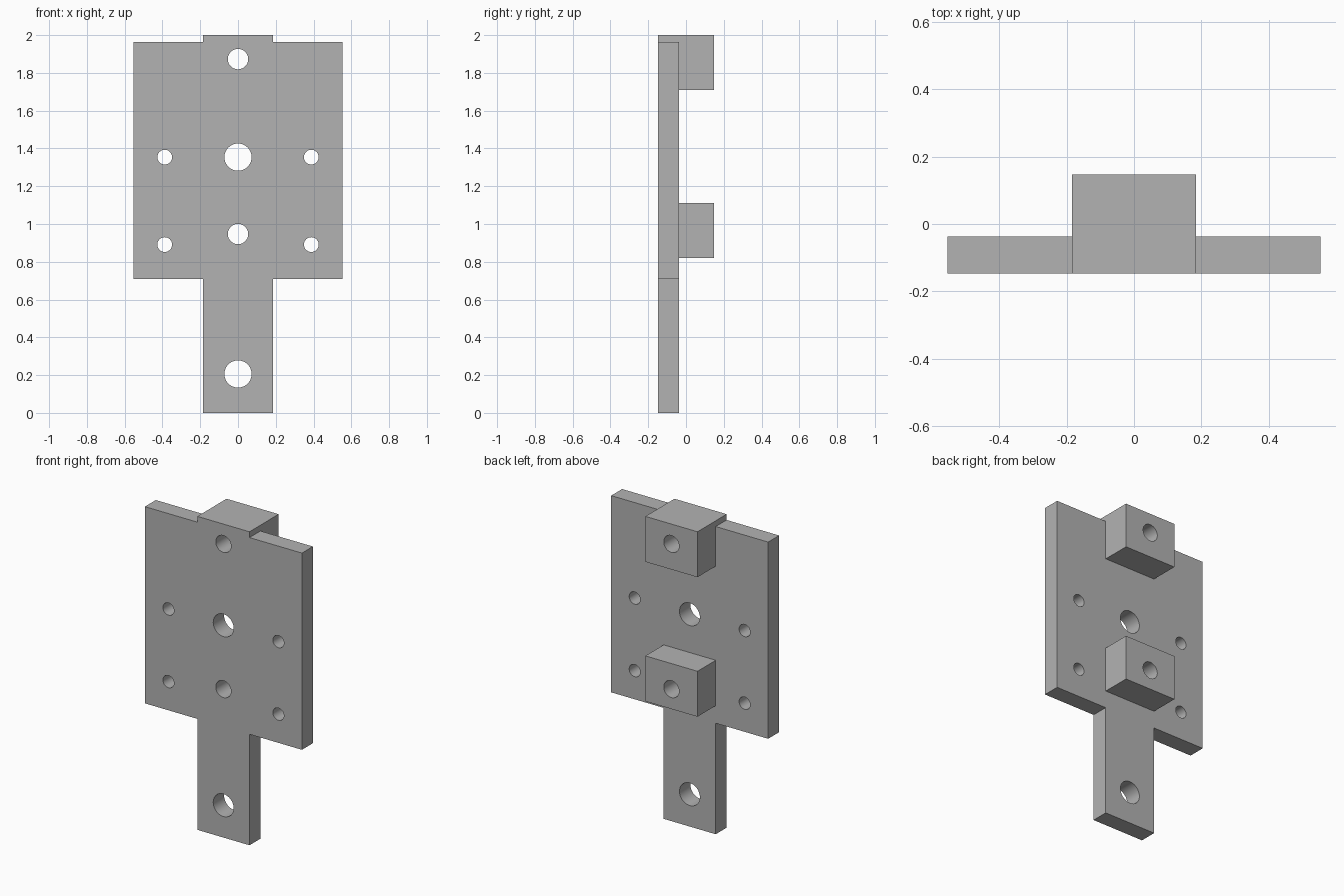
import bpy
import bmesh
from math import radians
from mathutils import Matrix, Vector

if "Cube" in bpy.data.objects:
    bpy.data.objects.remove(bpy.data.objects["Cube"])

FRONT, PLATE_BACK, BACK = -0.147, -0.037, 0.147
STEM, WIDE = 0.184, 0.554
SHOULDER, PLATE_TOP, TOP = 0.708, 1.963, 2.0

grey = bpy.data.materials.new("plain grey")
grey.use_nodes = True
colour = (0.45, 0.45, 0.45, 1)
grey.diffuse_color = colour
grey.node_tree.nodes["Principled BSDF"].inputs["Base Color"].default_value = colour


def make_object(name, bm):
    bmesh.ops.recalc_face_normals(bm, faces=bm.faces)
    mesh = bpy.data.meshes.new(name)
    bm.to_mesh(mesh)
    bm.free()
    mesh.materials.append(grey)
    obj = bpy.data.objects.new(name, mesh)
    bpy.context.collection.objects.link(obj)
    return obj


def box(name, low, high):
    bm = bmesh.new()
    low, high = Vector(low), Vector(high)
    size = Matrix.Diagonal(high - low).to_4x4()
    bmesh.ops.create_cube(bm, size=1, matrix=Matrix.Translation((low + high) / 2) @ size)
    return make_object(name, bm)


def apply_boolean(target, tool, operation):
    bpy.context.view_layer.objects.active = target
    mod = target.modifiers.new(operation.lower(), "BOOLEAN")
    mod.operation, mod.object, mod.solver = operation, tool, "EXACT"
    bpy.ops.object.modifier_apply(modifier=mod.name)
    bpy.data.objects.remove(tool)


# Plate with stem below and tab above, from half an outline mirrored in x
half = [(STEM, 0), (STEM, SHOULDER), (WIDE, SHOULDER),
        (WIDE, PLATE_TOP), (STEM, PLATE_TOP), (STEM, TOP)]
outline = half + [(-x, z) for x, z in reversed(half)]
bm = bmesh.new()
face = bm.faces.new([bm.verts.new((x, FRONT, z)) for x, z in outline])
extruded = bmesh.ops.extrude_face_region(bm, geom=[face])["geom"]
bmesh.ops.translate(bm, vec=(0, PLATE_BACK - FRONT, 0),
                    verts=[v for v in extruded if isinstance(v, bmesh.types.BMVert)])
plate = make_object("mounting_plate", bm)

# Two blocks on the back
for name, low, high in (("lower_block", 0.82, 1.11), ("upper_block", 1.71, TOP)):
    block = box(name, (-STEM, PLATE_BACK - 0.05, low), (STEM, BACK, high))
    apply_boolean(plate, block, "UNION")

# Through holes: x, z, radius
holes = [(0, 0.206, 0.072), (0, 0.947, 0.054), (0, 1.354, 0.072), (0, 1.873, 0.054)]
holes += [(side * 0.388, z, 0.039) for side in (-1, 1) for z in (0.891, 1.354)]
bm = bmesh.new()
for x, z, radius in holes:
    bmesh.ops.create_cone(bm, cap_ends=True, segments=48, radius1=radius, radius2=radius, depth=1,
                          matrix=Matrix.Translation((x, 0, z)) @ Matrix.Rotation(radians(90), 4, "X"))
drill = make_object("hole_cutter", bm)
drill.hide_render = True
apply_boolean(plate, drill, "DIFFERENCE")

# Smooth hole walls, sharp corners
bpy.ops.object.select_all(action="DESELECT")
plate.select_set(True)
bpy.context.view_layer.objects.active = plate
bpy.ops.object.shade_smooth_by_angle(angle=radians(30))
